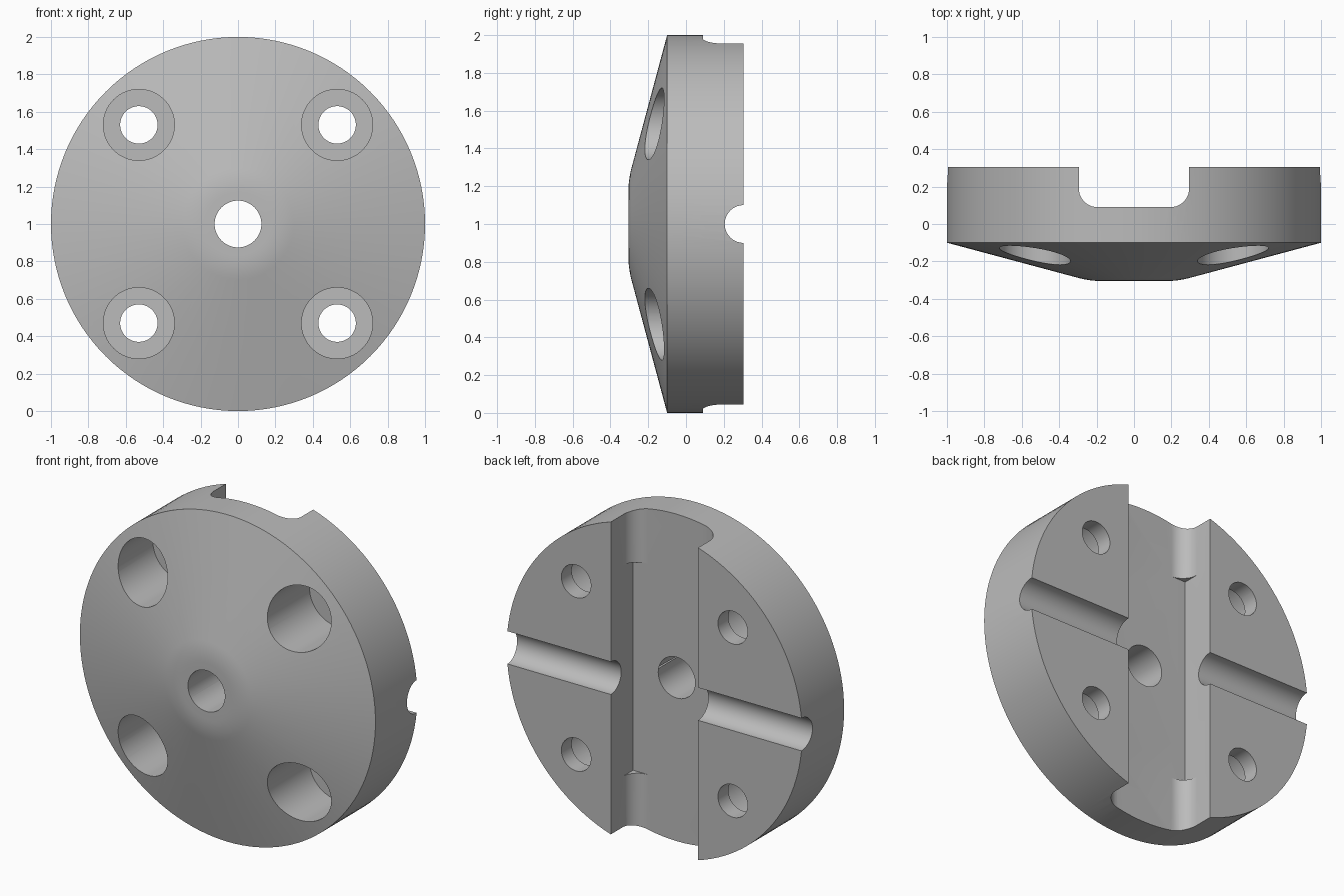
import bpy, bmesh, math
from mathutils import Matrix, Vector

cube = bpy.data.objects.get("Cube")
if cube:
    bpy.data.objects.remove(cube, do_unlink=True)

BACK, FLOOR, MID = 0.305, 0.09, 1.0
SLOT, FILLET = 0.295, 0.1

metal = bpy.data.materials.new("grey metal")
metal.use_nodes = True
GREY = (0.5, 0.5, 0.5, 1)
metal.diffuse_color = GREY
metal.node_tree.nodes["Principled BSDF"].inputs["Base Color"].default_value = GREY


def finish(name, bm):
    bmesh.ops.recalc_face_normals(bm, faces=bm.faces)
    mesh = bpy.data.meshes.new(name)
    bm.to_mesh(mesh)
    bm.free()
    mesh.materials.append(metal)
    obj = bpy.data.objects.new(name, mesh)
    bpy.context.collection.objects.link(obj)
    return obj


def rod(name, start, end, radius):
    """Cylinder between two points."""
    a, b = Vector(start), Vector(end)
    turn = (b - a).to_track_quat('Z', 'Y').to_matrix().to_4x4()
    bm = bmesh.new()
    bmesh.ops.create_cone(bm, cap_ends=True, segments=64, radius1=radius, radius2=radius,
                          depth=(b - a).length, matrix=Matrix.Translation((a + b) / 2) @ turn)
    return finish(name, bm)


def prism(name, outline, z0, z1):
    """Outline in x and y, extruded upward."""
    bm = bmesh.new()
    face = bm.faces.new([bm.verts.new((x, y, z0)) for x, y in outline])
    new = bmesh.ops.extrude_face_region(bm, geom=[face])["geom"]
    bmesh.ops.translate(bm, vec=(0, 0, z1 - z0),
                        verts=[v for v in new if isinstance(v, bmesh.types.BMVert)])
    return finish(name, bm)


def cut(target, cutter):
    mod = target.modifiers.new("cut", 'BOOLEAN')
    mod.operation, mod.solver, mod.object = 'DIFFERENCE', 'EXACT', cutter
    bpy.context.view_layer.objects.active = target
    bpy.ops.object.modifier_apply(modifier=mod.name)
    bpy.data.objects.remove(cutter, do_unlink=True)


# Disc body: flat nose, rounded shoulder, cone, straight rim
slope = math.radians(15)
nose_r = 1 - (BACK - 0.1) / math.tan(slope)
nose_r = 1 - (BACK - 0.1) / math.tan(slope) if nose_r > 0.2 else 0.235
blend = 0.065
arc_r = blend / math.tan(slope / 2)
profile = [(0, -BACK)]
for i in range(7):
    a = slope * i / 6
    profile.append((nose_r - blend + arc_r * math.sin(a), -BACK + arc_r * (1 - math.cos(a))))
profile += [(1, -0.1), (1, BACK), (0, BACK)]
bm = bmesh.new()
verts = [bm.verts.new((r, y, MID)) for r, y in profile]
edges = [bm.edges.new(pair) for pair in zip(verts, verts[1:])]
bmesh.ops.spin(bm, geom=verts + edges, cent=(0, 0, MID), axis=(0, 1, 0),
               angle=math.tau, steps=128)
bmesh.ops.remove_doubles(bm, verts=bm.verts, dist=1e-5)
disc = finish("fixture_disc", bm)

# Back slot: rounded floor corners at both ends, square in the middle
corner = [(SLOT - FILLET + FILLET * math.sin(a), FLOOR + FILLET * (1 - math.cos(a)))
          for a in [math.pi / 2 * i / 10 for i in range(11)]]
right = corner + [(SLOT, 1)]
cut(disc, prism("slot_cutter", right + [(-x, y) for x, y in reversed(right)], -0.5, 2.5))
square = [(-SLOT, FLOOR), (SLOT, FLOOR), (SLOT, 1), (-SLOT, 1)]
cut(disc, prism("square_slot_cutter", square, MID - 0.645, MID + 0.645))

# Half-round cross groove and centre bore
cut(disc, rod("groove_cutter", (-1.5, BACK, MID), (1.5, BACK, MID), 0.1))
cut(disc, rod("bore_cutter", (0, -1, MID), (0, 1, MID), 0.125))

# Four counterbored bolt holes
for x in (-0.53, 0.53):
    for z in (MID - 0.53, MID + 0.53):
        cut(disc, rod("counterbore_cutter", (x, -1, z), (x, 0.205, z), 0.19))
        cut(disc, rod("bolt_hole_cutter", (x, -1, z), (x, 1, z), 0.1))

# Smooth curved walls, crisp edges
bpy.ops.object.select_all(action='DESELECT')
disc.select_set(True)
bpy.context.view_layer.objects.active = disc
bpy.ops.object.shade_smooth_by_angle(angle=math.radians(30))
